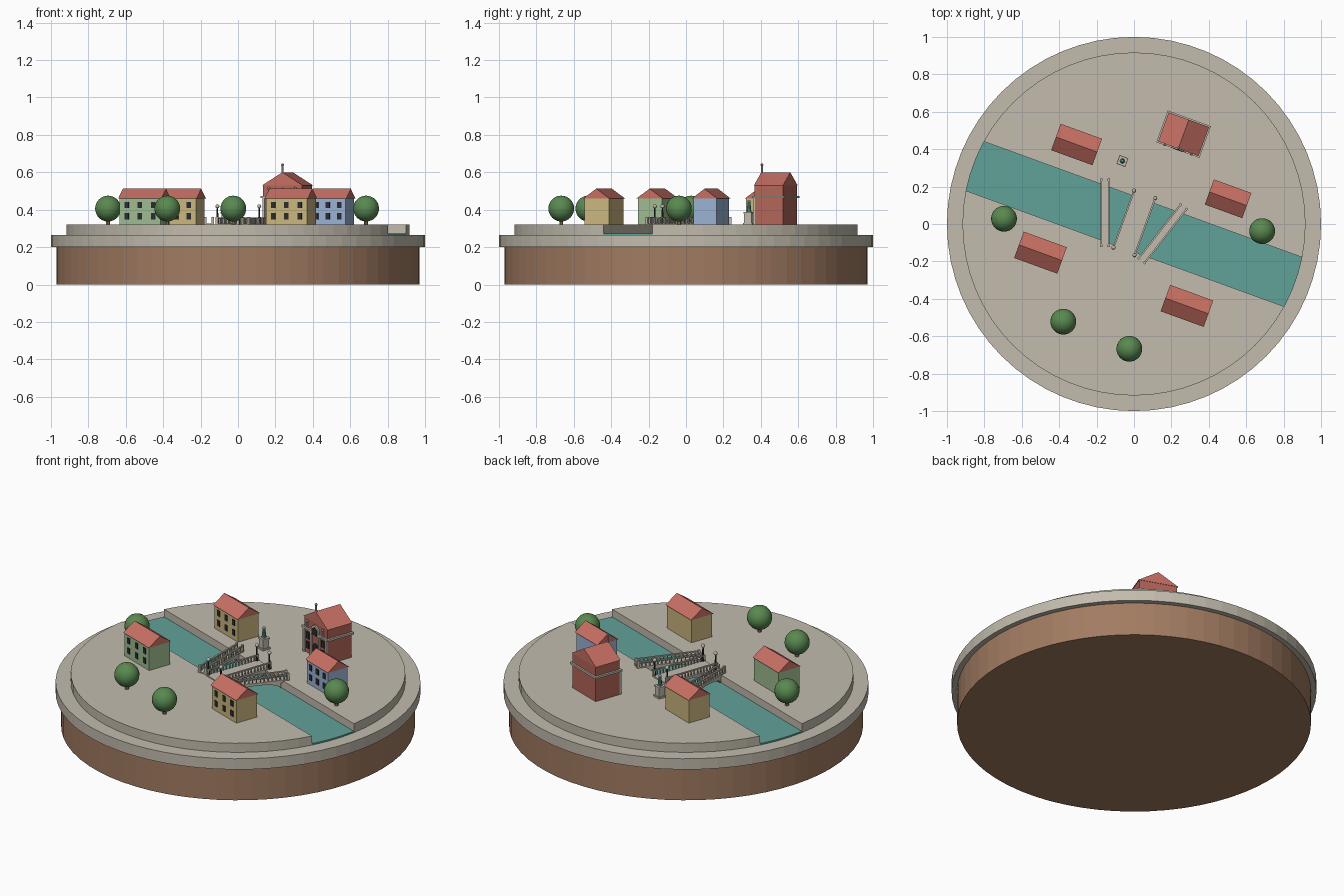
import bpy, bmesh, math
from mathutils import Matrix, Vector

cube = bpy.data.objects.get("Cube")
if cube:
    bpy.data.objects.remove(cube)

GROUND = 0.32
TILT = math.radians(-20)
NORMAL = Vector((math.sin(-TILT), math.cos(TILT), 0))

def material(name, rgb):
    m = bpy.data.materials.new(name)
    m.use_nodes = True
    m.diffuse_color = (*rgb, 1)
    m.node_tree.nodes["Principled BSDF"].inputs["Base Color"].default_value = (*rgb, 1)
    return m

STONE = material("pale stone", (0.54, 0.50, 0.42))
WATER = material("canal green", (0.12, 0.36, 0.32))
EARTH = material("earth brown", (0.36, 0.20, 0.12))
ROOF = material("roof red", (0.57, 0.16, 0.125))
BRICK = material("brick red", (0.45, 0.13, 0.10))
YELLOW = material("ochre wall", (0.60, 0.47, 0.21))
GREEN = material("sage wall", (0.34, 0.50, 0.28))
BLUE = material("blue wall", (0.33, 0.45, 0.66))
LEAF = material("leaf green", (0.10, 0.25, 0.08))
DARK = material("dark iron", (0.025, 0.025, 0.03))

def frame(x, y, angle=TILT):
    return Matrix.Translation((x, y, GROUND)) @ Matrix.Rotation(angle, 4, 'Z')

def finish(name, bm, mat, matrix=Matrix(), smooth=False):
    bmesh.ops.recalc_face_normals(bm, faces=bm.faces)
    for f in bm.faces:
        f.smooth = smooth
    mesh = bpy.data.meshes.new(name)
    bm.to_mesh(mesh)
    bm.free()
    mesh.materials.append(mat)
    ob = bpy.data.objects.new(name, mesh)
    ob.matrix_world = matrix
    bpy.context.collection.objects.link(ob)
    return ob

def add_box(bm, size, loc):
    bmesh.ops.create_cube(bm, size=1, matrix=Matrix.Translation(loc) @ Matrix.Diagonal((*size, 1)))

def add_drum(bm, r1, r2, z0, z1, sides, x=0, y=0):
    bmesh.ops.create_cone(bm, cap_ends=True, segments=sides, radius1=r1, radius2=r2,
                          depth=z1 - z0, matrix=Matrix.Translation((x, y, (z0 + z1) / 2)))

def add_ball(bm, r, loc, u=12, v=8):
    bmesh.ops.create_uvsphere(bm, u_segments=u, v_segments=v, radius=r, matrix=Matrix.Translation(loc))

def boxes(name, mat, items, matrix=Matrix()):
    bm = bmesh.new()
    for size, loc in items:
        add_box(bm, size, loc)
    return finish(name, bm, mat, matrix)

def drum(name, mat, r, z0, z1, cuts=()):
    # disc, optionally trimmed along the canal edges
    bm = bmesh.new()
    add_drum(bm, r, r, z0, z1, 64)
    for offset, side in cuts:
        res = bmesh.ops.bisect_plane(bm, geom=bm.verts[:] + bm.edges[:] + bm.faces[:],
                                     plane_co=NORMAL * offset, plane_no=NORMAL * side, clear_outer=True)
        edges = [e for e in res["geom_cut"] if isinstance(e, bmesh.types.BMEdge)]
        bmesh.ops.holes_fill(bm, edges=edges)
    return finish(name, bm, mat)

def extrude(name, mat, points, depth, matrix):
    # profile in local x-z, centred extrusion along y
    bm = bmesh.new()
    face = bm.faces.new([bm.verts.new((x, -depth / 2, z)) for x, z in points])
    res = bmesh.ops.extrude_face_region(bm, geom=[face])
    moved = [v for v in res["geom"] if isinstance(v, bmesh.types.BMVert)]
    bmesh.ops.translate(bm, verts=moved, vec=(0, depth, 0))
    return finish(name, bm, mat, matrix)

def arch(width, height, z0):
    r = width / 2
    curve = [(r * math.cos(math.pi * i / 10), z0 + height - r + r * math.sin(math.pi * i / 10))
             for i in range(11)]
    return [(-r, z0), (r, z0)] + curve

# Ground: earth drum, stone rim, two quays and the canal between them
BANK = 0.14
drum("earth_base", EARTH, 0.97, 0, 0.2)
drum("stone_rim", STONE, 1.0, 0.2, 0.265)
drum("back_quay", STONE, 0.917, 0.265, GROUND, [(BANK, -1)])
drum("front_quay", STONE, 0.917, 0.265, GROUND, [(-BANK, 1)])
drum("canal_water", WATER, 0.917, 0.262, 0.274, [(BANK, 1), (-BANK, -1)])

# Houses with gabled prism roofs and front windows
def house(label, wall, x, y, w, d, h=0.14):
    f = frame(x, y)
    boxes(label + "_walls", wall, [((w - 0.012, d - 0.012, h), (0, 0, h / 2))], f)
    extrude(label + "_roof", ROOF, [(-d / 2, h), (d / 2, h), (0, h + 0.052)], w,
            f @ Matrix.Rotation(math.pi / 2, 4, 'Z'))
    panes = [((0.024, 0.006, 0.034), (c * w * 0.31, -d / 2 + 0.005, z))
             for c in (-1, 0, 1) for z in (0.045, 0.105)]
    boxes(label + "_windows", DARK, panes, f)

house("back_ochre_house", YELLOW, -0.307, 0.425, 0.235, 0.15)
house("front_ochre_house", YELLOW, 0.283, -0.438, 0.245, 0.15)
house("sage_house", GREEN, -0.50, -0.153, 0.245, 0.15)
house("blue_house", BLUE, 0.503, 0.135, 0.213, 0.143)

# Church: brick hall, roof, cornice, arched front and finials
church = frame(0.265, 0.48)
W, D, H = 0.23, 0.165, 0.21
front = -D / 2
boxes("church_walls", BRICK, [((W - 0.01, D - 0.005, H), (0, 0, H / 2))], church)
extrude("church_roof", ROOF, [(-W / 2, H), (W / 2, H), (0, H + 0.07)], D, church)
boxes("church_cornice", STONE, [((W + 0.015, D + 0.015, 0.012), (0, 0, 0.148))], church)
boxes("church_pilasters", STONE,
      [((0.012, 0.012, 0.145), (x, front - 0.002, 0.0725)) for x in (-0.105, -0.04, 0.04, 0.105)], church)
plate = church @ Matrix.Translation((0, front, 0))
extrude("church_arch_frame", STONE, arch(0.07, 0.06, 0.135), 0.012, plate)
extrude("church_arch_window", DARK, arch(0.048, 0.045, 0.137), 0.018, plate)
extrude("church_door", DARK, arch(0.036, 0.085, 0), 0.012, plate)
boxes("church_windows", DARK, [((0.026, 0.008, 0.04), (x, front, z))
                               for x in (-0.072, 0.072) for z in (0.05, 0.108)], church)
bm = bmesh.new()
for x in (-0.075, 0, 0.075):
    z0 = 0.154 if x else 0.275
    top = z0 + (0.034 if x else 0.04)
    add_drum(bm, 0.007, 0.005, z0, top, 8, x, front + 0.004 - (0.008 if x else 0))
    add_ball(bm, 0.008, (x, front + 0.004 - (0.008 if x else 0), top + 0.005), 8, 6)
finish("church_finials", bm, STONE, church)

# Bridges: arched deck with balustrades on both sides
def bridge(label, x, y, angle, width, length):
    f = frame(x, y, angle)
    half, span = length / 2, 0.14
    under = [(span * math.cos(math.pi * i / 10), -0.045 + 0.037 * math.sin(math.pi * i / 10))
             for i in range(11)]
    profile = [(half, -0.01), (half, 0.006), (-half, 0.006), (-half, -0.01), (-span, -0.01)]
    extrude(label + "_deck", STONE, profile + under[::-1] + [(span, -0.01)], width,
            f @ Matrix.Rotation(math.pi / 2, 4, 'Z'))
    rails, count = [], 16
    for side in (-1, 1):
        rx = side * (width / 2 - 0.004)
        rails.append(((0.009, length, 0.007), (rx, 0, 0.036)))
        for i in range(count + 1):
            ry = (i / count - 0.5) * (length - 0.012)
            end = i in (0, count)
            rails.append(((0.013, 0.013, 0.042) if end else (0.006, 0.006, 0.03),
                          (rx, ry, 0.021 if end else 0.019)))
    boxes(label + "_balustrade", STONE, rails, f)
    return f

bridge("left_bridge", -0.155, 0.06, 0, 0.048, 0.365)
bridge("right_bridge", 0.153, -0.052, math.radians(-38), 0.048, 0.375)
middle = bridge("middle_bridge", 0.002, 0.006, TILT, 0.128, 0.345)

# Lamps at the corners of the middle bridge
posts, globes = bmesh.new(), bmesh.new()
for sx in (-1, 1):
    for sy in (-1, 1):
        px, py = sx * 0.06, sy * 0.162
        add_drum(posts, 0.009, 0.007, 0, 0.03, 8, px, py)
        add_drum(posts, 0.005, 0.004, 0.03, 0.092, 8, px, py)
        add_ball(globes, 0.011, (px, py, 0.098))
finish("lamp_posts", posts, DARK, middle)
finish("lamp_globes", globes, STONE, middle, True)

# Monument: stone pedestal with a bronze figure
square = frame(-0.062, 0.337)
boxes("monument_pedestal", STONE, [((0.05, 0.05, 0.01), (0, 0, 0.005)), ((0.04, 0.04, 0.06), (0, 0, 0.035)),
                                   ((0.048, 0.048, 0.008), (0, 0, 0.064))], square)
bm = bmesh.new()
add_drum(bm, 0.013, 0.008, 0.068, 0.118, 10)
add_ball(bm, 0.009, (0, 0, 0.124))
finish("monument_figure", bm, WATER, square)

# Trees
for i, (x, y) in enumerate([(-0.695, 0.028), (0.685, -0.038), (-0.378, -0.522), (-0.025, -0.667)]):
    bm = bmesh.new()
    add_drum(bm, 0.011, 0.011, 0, 0.04, 8)
    finish(f"tree_trunk_{i + 1}", bm, EARTH, frame(x, y))
    bm = bmesh.new()
    add_ball(bm, 0.069, (0, 0, 0.086), 24, 16)
    finish(f"tree_crown_{i + 1}", bm, LEAF, frame(x, y), True)
